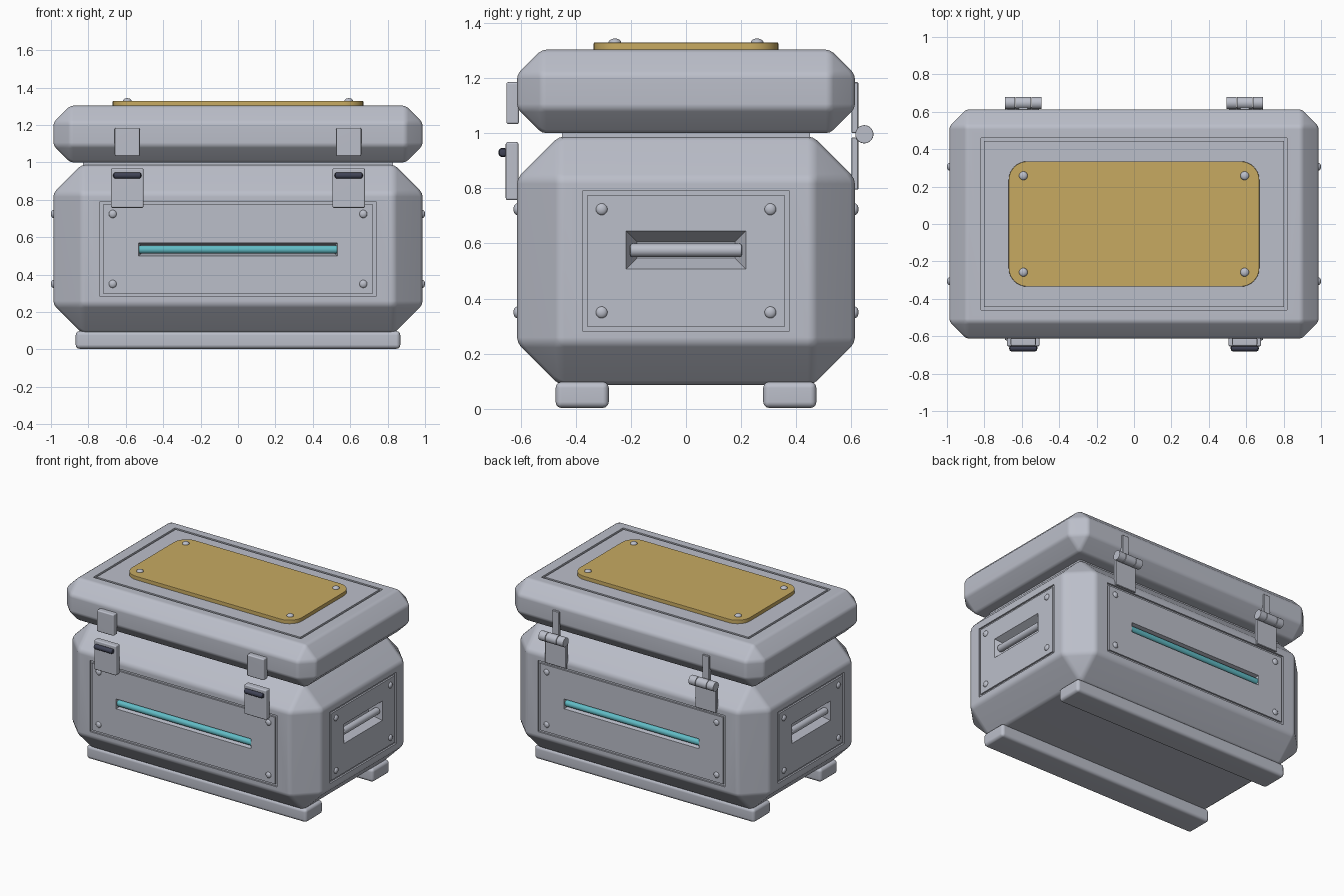
import bpy, bmesh, math
from mathutils import Matrix, Vector

if "Cube" in bpy.data.objects:
    bpy.data.objects.remove(bpy.data.objects["Cube"])

def material(name, rgb):
    m = bpy.data.materials.new(name)
    m.diffuse_color = (*rgb, 1)
    m.use_nodes = True
    m.node_tree.nodes["Principled BSDF"].inputs["Base Color"].default_value = m.diffuse_color
    return m

GREY = material("shell grey", (0.50, 0.52, 0.59))
GOLD = material("gold plate", (0.57, 0.40, 0.12))
TEAL = material("teal light", (0.12, 0.50, 0.56))
DARK = material("dark navy grip", (0.05, 0.055, 0.09))

def finish(bm, name, mat, smooth=True):
    bmesh.ops.recalc_face_normals(bm, faces=bm.faces)
    me = bpy.data.meshes.new(name)
    bm.to_mesh(me)
    bm.free()
    ob = bpy.data.objects.new(name, me)
    bpy.context.collection.objects.link(ob)
    if mat:
        me.materials.append(mat)
    if smooth:
        shade(ob)
    return ob

def shade(ob):
    bpy.ops.object.select_all(action='DESELECT')
    ob.select_set(True)
    bpy.context.view_layer.objects.active = ob
    bpy.ops.object.shade_smooth_by_angle(angle=math.radians(35))
    mod = ob.modifiers.new("weighted", 'WEIGHTED_NORMAL')
    mod.keep_sharp = True

def box_mesh(lo, hi):
    bm = bmesh.new()
    lo, hi = Vector(lo), Vector(hi)
    bmesh.ops.create_cube(bm, size=1, matrix=Matrix.Translation((lo + hi) / 2) @ Matrix.Diagonal((*(hi - lo), 1)))
    return bm

def bevel(bm, offset, segments, edges=None):
    bmesh.ops.bevel(bm, geom=list(edges or bm.edges), offset=offset, segments=segments,
                    profile=0.5, affect='EDGES', clamp_overlap=True)

def box(name, lo, hi, mat, round_=0.0, segs=3):
    bm = box_mesh(lo, hi)
    if round_:
        bevel(bm, round_, segs)
    return finish(bm, name, mat)

def rod(name, centre, radius, length, M, mat, round_=0.003):
    # cylinder along local x
    bm = bmesh.new()
    bmesh.ops.create_cone(bm, cap_ends=True, segments=32, radius1=radius, radius2=radius, depth=length,
                          matrix=Matrix.Translation(centre) @ Matrix.Rotation(math.pi / 2, 4, 'Y'))
    rims = [e for e in bm.edges if abs(e.verts[0].co.x - e.verts[1].co.x) < 1e-4]
    bevel(bm, round_, 2, rims)
    bm.transform(M)
    return finish(bm, name, mat)

def bolt(name, u, v, M, radius=0.021):
    bm = bmesh.new()
    bmesh.ops.create_uvsphere(bm, u_segments=20, v_segments=10, radius=radius,
                              matrix=Matrix.Translation((u, 0, v)) @ Matrix.Diagonal((1, 0.62, 1, 1)))
    bm.transform(M)
    finish(bm, name, GREY)

# cutters in a face frame: x across, y inward, z up the face
def add_ring(bm, M, hu, v0, v1, w=0.016, depth=0.012):
    rows = []
    for inset, y in ((0, -0.02), (0, depth), (w, depth), (w, -0.02)):
        a, b, c = hu - inset, v0 + inset, v1 - inset
        rows.append([bm.verts.new(M @ Vector(p)) for p in ((-a, y, b), (a, y, b), (a, y, c), (-a, y, c))])
    for r in range(4):
        p, q = rows[r], rows[(r + 1) % 4]
        for i in range(4):
            j = (i + 1) % 4
            bm.faces.new((p[i], p[j], q[j], q[i]))

def add_pocket(bm, M, hu, v0, v1, taper, depth):
    rows = []
    for y in (-0.004, depth):
        t = taper * y / depth
        a, b, c = hu - t, v0 + t, v1 - t
        rows.append([bm.verts.new(M @ Vector(p)) for p in ((-a, y, b), (a, y, b), (a, y, c), (-a, y, c))])
    p, q = rows
    bm.faces.new(p)
    bm.faces.new(q[::-1])
    for i in range(4):
        j = (i + 1) % 4
        bm.faces.new((p[i], q[i], q[j], p[j]))

def shell(name, lo, hi, chamfer, soft, cutter_bm):
    bm = box_mesh(lo, hi)
    bevel(bm, chamfer, 1)
    bevel(bm, soft, 2)
    ob = finish(bm, name, GREY, smooth=False)
    cutter = finish(cutter_bm, name + "_cutter", GREY, smooth=False)
    cutter.hide_render = True
    mod = ob.modifiers.new("cut", 'BOOLEAN')
    mod.operation, mod.solver, mod.object = 'DIFFERENCE', 'EXACT', cutter
    bpy.context.view_layer.objects.active = ob
    bpy.ops.object.modifier_apply(modifier=mod.name)
    bpy.data.objects.remove(cutter)
    shade(ob)

W, D = 0.987, 0.613
def face(k):
    return Matrix.Rotation(k * math.pi / 2, 4, 'Z') @ Matrix.Translation((0, -(W if k % 2 else D), 0))

# body with panel grooves, light slots and handle pockets
cut = bmesh.new()
for k in range(4):
    M = face(k)
    side = k % 2
    add_ring(cut, M, 0.376 if side else 0.738, 0.282, 0.79)
    if side:
        add_pocket(cut, M, 0.217, 0.507, 0.645, 0.04, 0.08)
        rod(f"side_handle_{k}", (0, 0.03, 0.575), 0.024, 0.406, M, GREY, 0.008)
    else:
        add_pocket(cut, M, 0.531, 0.50, 0.57, 0.012, 0.05)
        rod(f"light_tube_{k}", (0, 0.024, 0.534), 0.022, 1.06, M, TEAL)
    for u in (-1, 1):
        for v in (0.35, 0.724):
            bolt(f"panel_bolt_{k}_{u}_{v}", u * (0.306 if side else 0.67), v, M)
shell("body", (-W, -D, 0.087), (W, D, 0.988), 0.152, 0.02, cut)

# lid with top groove
TOP = Matrix.Translation((0, 0, 1.303)) @ Matrix.Rotation(-math.pi / 2, 4, 'X')
cut = bmesh.new()
add_ring(cut, TOP, 0.819, -0.461, 0.461)
shell("lid", (-W, -D, 1.0), (W, D, 1.303), 0.09, 0.016, cut)
box("seal", (-0.83, -0.45, 0.975), (0.83, 0.45, 1.01), GREY)

# gold plate on the lid
bm = box_mesh((-0.67, -0.335, 1.296), (0.67, 0.335, 1.329))
bevel(bm, 0.1, 8, [e for e in bm.edges if abs(e.verts[0].co.z - e.verts[1].co.z) > 0.01])
bevel(bm, 0.004, 2, [e for e in bm.edges if min(v.co.z for v in e.verts) > 1.32])
finish(bm, "top_plate", GOLD)
for u in (-0.592, 0.592):
    for v in (-0.258, 0.258):
        bolt(f"plate_bolt_{u}_{v}", u, v, Matrix.Translation((0, 0, 0.026)) @ TOP, 0.023)

# foot runners
for s in (-1, 1):
    y0, y1 = sorted((s * 0.28, s * 0.473))
    box(f"foot_runner_{s}", (-0.868, y0, 0.003), (0.868, y1, 0.098), GREY, 0.022)

ID = Matrix.Identity(4)
for s in (-1, 1):
    c = s * 0.592
    # front latch
    box(f"latch_catch_{s}", (c - 0.067, -0.652, 1.033), (c + 0.067, -0.606, 1.185), GREY, 0.008)
    box(f"latch_base_{s}", (c - 0.087, -0.654, 0.757), (c + 0.087, -0.608, 0.968), GREY, 0.008)
    rod(f"latch_grip_{s}", (c, -0.664, 0.93), 0.017, 0.15, ID, DARK, 0.012)
    # back hinge
    box(f"hinge_lower_leaf_{s}", (c - 0.083, 0.60, 0.795), (c + 0.083, 0.625, 0.985), GREY, 0.003, 1)
    box(f"hinge_upper_leaf_{s}", (c - 0.026, 0.60, 1.0), (c + 0.026, 0.625, 1.185), GREY, 0.003, 1)
    for dx, length in ((-0.071, 0.054), (0, 0.084), (0.071, 0.054)):
        rod(f"hinge_knuckle_{s}_{dx}", (c + dx, 0.647, 0.996), 0.033, length, ID, GREY)
